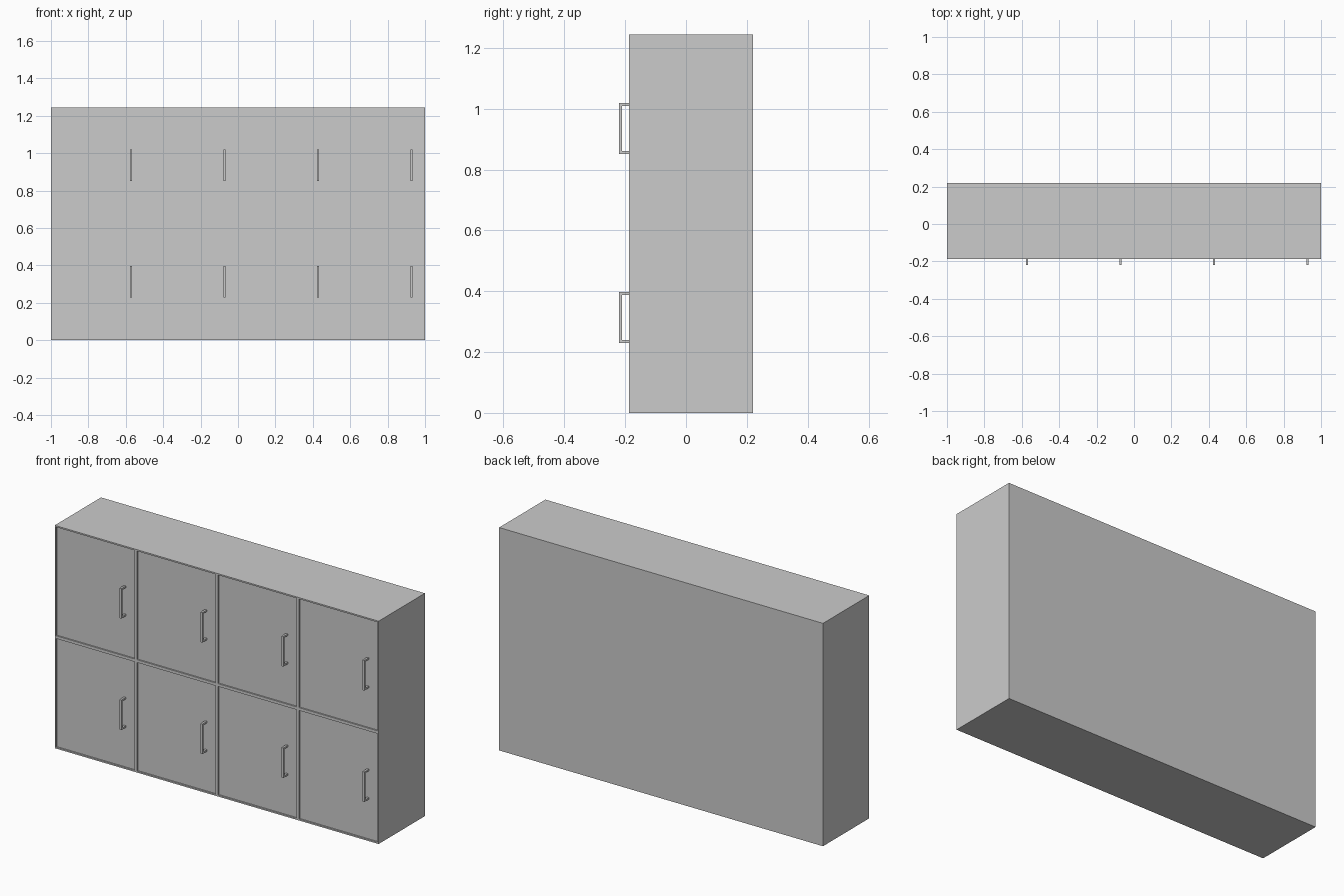
import bpy, bmesh

if "Cube" in bpy.data.objects:
    bpy.data.objects.remove(bpy.data.objects["Cube"])

COLS, ROWS = 4, 2
W, H = 2.0, 1.244
FRONT, BACK = -0.188, 0.22
T = 0.008            # wall thickness of one locker
RECESS = 0.008       # doors sit slightly behind the frame
CW, RH = W / COLS, H / ROWS


def box(name, lo, hi):
    bm = bmesh.new()
    bmesh.ops.create_cube(bm, size=1)
    for v in bm.verts:
        v.co = [lo[i] + (v.co[i] + 0.5) * (hi[i] - lo[i]) for i in range(3)]
    return finish(name, bm)


def finish(name, bm):
    bmesh.ops.recalc_face_normals(bm, faces=bm.faces)
    me = bpy.data.meshes.new(name)
    bm.to_mesh(me)
    bm.free()
    ob = bpy.data.objects.new(name, me)
    bpy.context.collection.objects.link(ob)
    return ob


def handle(name, x, z):
    # square-section U pull, extruded sideways from its side profile
    w, h, t = 0.012, 0.168, 0.01
    y0, y1 = FRONT + RECESS, -0.22
    pts = [(y0, 0), (y1, 0), (y1, h), (y0, h),
           (y0, h - t), (y1 + t, h - t), (y1 + t, t), (y0, t)]
    bm = bmesh.new()
    face = bm.faces.new([bm.verts.new((x - w / 2, y, z + dz)) for y, dz in pts])
    ext = bmesh.ops.extrude_face_region(bm, geom=[face], use_keep_orig=True)
    verts = [g for g in ext["geom"] if isinstance(g, bmesh.types.BMVert)]
    bmesh.ops.translate(bm, verts=verts, vec=(w, 0, 0))
    return finish(name, bm)


# Carcass: one open-fronted shell with a compartment pushed in for each door
bm = bmesh.new()
bmesh.ops.create_cube(bm, size=1)
for v in bm.verts:
    v.co = (v.co.x * W, FRONT if v.co.y < 0 else BACK, (v.co.z + 0.5) * H)
for axis, n, start, step in ((0, COLS, -W / 2, CW), (2, ROWS, 0, RH)):
    for i in range(1, n):
        co, no = [0, 0, 0], [0, 0, 0]
        co[axis], no[axis] = start + i * step, 1
        bmesh.ops.bisect_plane(bm, geom=bm.verts[:] + bm.edges[:] + bm.faces[:],
                               plane_co=co, plane_no=no)
bm.normal_update()
fronts = [f for f in bm.faces if f.normal.y < -0.9]
bmesh.ops.inset_individual(bm, faces=fronts, thickness=T, use_even_offset=True)
for f in bmesh.ops.extrude_discrete_faces(bm, faces=fronts)["faces"]:
    bmesh.ops.translate(bm, verts=f.verts, vec=(0, BACK - FRONT - T, 0))
finish("locker_carcass", bm)

# Doors and their handles
for c in range(COLS):
    for r in range(ROWS):
        x, z = -W / 2 + c * CW, r * RH
        box(f"door_{r}_{c}", (x + T, FRONT + RECESS, z + T),
            (x + CW - T, FRONT + RECESS + 0.015, z + RH - T))
        handle(f"handle_{r}_{c}", x + 0.428, z + 0.229)
